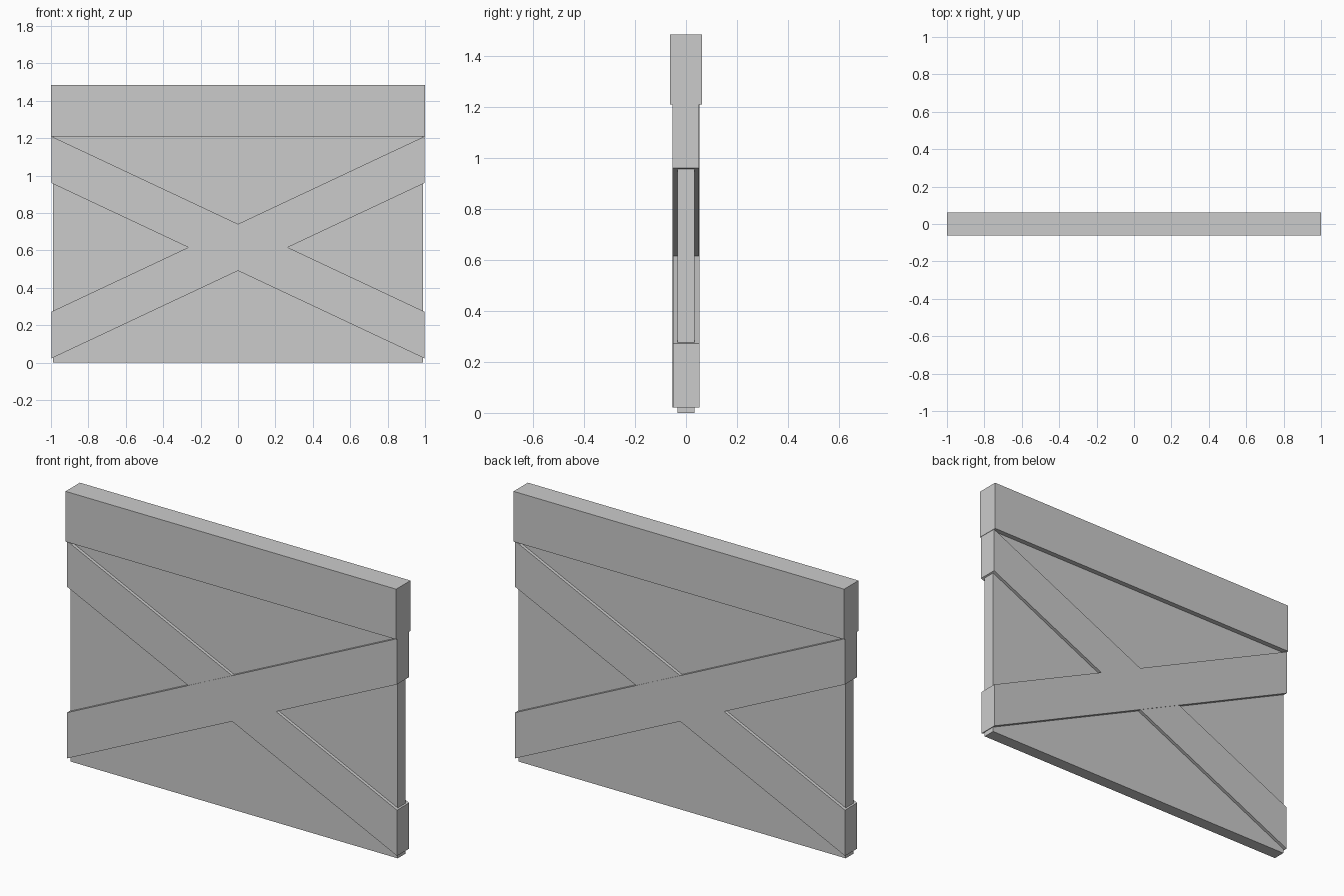
import bpy
import bmesh

cube = bpy.data.objects.get("Cube")
if cube:
    bpy.data.objects.remove(cube, do_unlink=True)

# One plain grey for every part
GREY = (0.6, 0.6, 0.6, 1.0)
grey = bpy.data.materials.new("plain_grey")
grey.use_nodes = True
grey.diffuse_color = GREY
grey.node_tree.nodes["Principled BSDF"].inputs["Base Color"].default_value = GREY


def slab(name, outline, half_depth, y=0.0):
    """Extrude an (x, z) outline through the depth of the wall."""
    bm = bmesh.new()
    front = bm.faces.new([bm.verts.new((x, y - half_depth, z)) for x, z in outline])
    grown = bmesh.ops.extrude_face_region(bm, geom=[front])["geom"]
    moved = [v for v in grown if isinstance(v, bmesh.types.BMVert)]
    bmesh.ops.translate(bm, verts=moved, vec=(0, 2 * half_depth, 0))
    bmesh.ops.recalc_face_normals(bm, faces=bm.faces)
    mesh = bpy.data.meshes.new(name)
    bm.to_mesh(mesh)
    bm.free()
    mesh.materials.append(grey)
    obj = bpy.data.objects.new(name, mesh)
    bpy.context.collection.objects.link(obj)
    return obj


def rectangle(half_width, bottom, top):
    return [(-half_width, bottom), (half_width, bottom),
            (half_width, top), (-half_width, top)]


# Thin infill panel and thick top rail
slab("panel", rectangle(0.99, 0, 1.3), 0.034)
slab("top_rail", rectangle(1.0, 1.21, 1.485), 0.062)

# Crossed diagonal braces with upright ends, nudged apart in depth
for name, side in (("brace_rising_left", 1), ("brace_rising_right", -1)):
    x = side * 0.998
    slab(name, [(-x, 0.022), (x, 0.96), (x, 1.21), (-x, 0.272)],
         0.0525, y=-0.001 * side)
